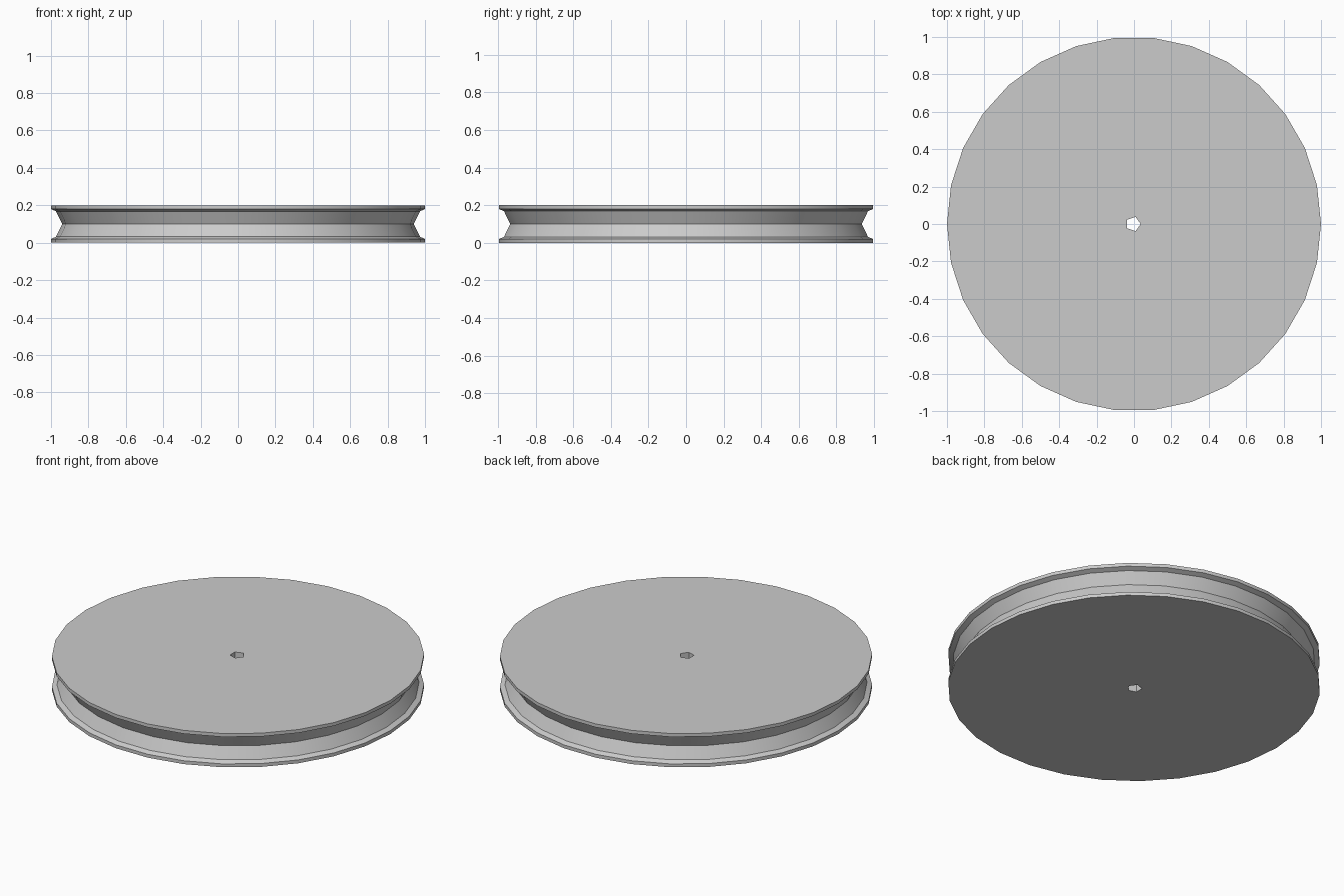
import bpy
import bmesh
from math import cos, sin, tau, radians

cube = bpy.data.objects.get("Cube")
if cube:
    bpy.data.objects.remove(cube, do_unlink=True)

HEIGHT = 0.2
RIM_SIDES = 30
BORE_SIDES = 5

# Lower half of the rim profile (radius, height), mirrored for the upper half
lower = [(1.0, 0.0), (1.0, 0.02), (0.973, 0.032)]
profile = lower + [(0.94, HEIGHT / 2)] + [(r, HEIGHT - z) for r, z in reversed(lower)]

grey = bpy.data.materials.new("grey metal")
grey.use_nodes = True
colour = (0.6, 0.6, 0.6, 1.0)
grey.diffuse_color = colour
grey.node_tree.nodes["Principled BSDF"].inputs["Base Color"].default_value = colour

bm = bmesh.new()


def ring(radius, z, sides, x=0.0):
    return [bm.verts.new((x + radius * cos(tau * i / sides),
                          radius * sin(tau * i / sides), z)) for i in range(sides)]


def wall(a, b):
    n = len(a)
    for i in range(n):
        j = (i + 1) % n
        bm.faces.new((a[i], a[j], b[j], b[i]))


def loop_edges(verts):
    return [bm.edges.get((v, verts[i - 1])) for i, v in enumerate(verts)]


# Grooved rim
rim = [ring(r, z, RIM_SIDES) for r, z in profile]
for a, b in zip(rim, rim[1:]):
    wall(a, b)

# Axle bore
bore = [ring(0.04, z, BORE_SIDES, -0.004) for z in (0, HEIGHT)]
wall(bore[1], bore[0])

# Flat side plates around the bore
for outer, inner in ((rim[0], bore[0]), (rim[-1], bore[1])):
    bmesh.ops.triangle_fill(bm, edges=loop_edges(outer) + loop_edges(inner),
                            use_beauty=True)
bmesh.ops.recalc_face_normals(bm, faces=bm.faces[:])

mesh = bpy.data.meshes.new("pulley_wheel")
bm.to_mesh(mesh)
bm.free()
mesh.materials.append(grey)
wheel = bpy.data.objects.new("pulley_wheel", mesh)
bpy.context.collection.objects.link(wheel)

# Smooth around the rim, sharp at the groove edges
bpy.ops.object.select_all(action="DESELECT")
wheel.select_set(True)
bpy.context.view_layer.objects.active = wheel
bpy.ops.object.shade_smooth_by_angle(angle=radians(25))
